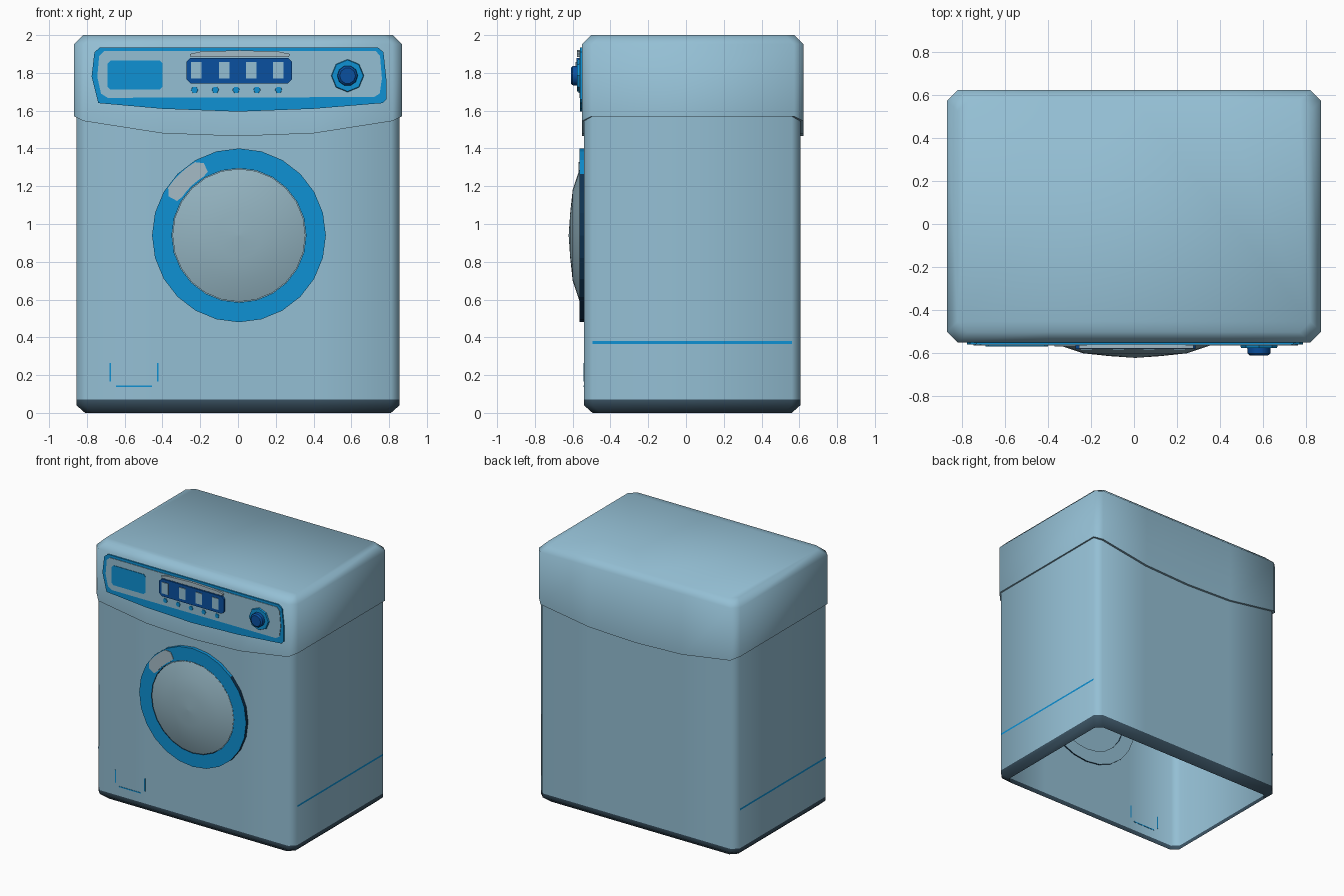
import bpy, bmesh, math

if "Cube" in bpy.data.objects:
    bpy.data.objects.remove(bpy.data.objects["Cube"])


def material(name, r, g, b):
    m = bpy.data.materials.new(name)
    lin = [(c / 255 / 12.92 if c < 11 else ((c / 255 + 0.055) / 1.055) ** 2.4) for c in (r, g, b)]
    m.diffuse_color = (*lin, 1)
    m.use_nodes = True
    m.node_tree.nodes["Principled BSDF"].inputs["Base Color"].default_value = m.diffuse_color
    return m


PALE = material("pale blue", 148, 191, 212)
DARK = material("dark slate", 58, 82, 98)
BLUE = material("bright blue", 14, 145, 212)
NAVY = material("deep blue", 10, 80, 160)
SHADE = material("dark navy", 14, 50, 80)
GLASS = material("grey blue glass", 147, 179, 192)
SILVER = material("silver", 165, 187, 198)


def finish(name, bm, mats, angle=None):
    bmesh.ops.recalc_face_normals(bm, faces=bm.faces)
    me = bpy.data.meshes.new(name)
    bm.to_mesh(me)
    bm.free()
    ob = bpy.data.objects.new(name, me)
    bpy.context.collection.objects.link(ob)
    for m in mats:
        me.materials.append(m)
    if angle:
        bpy.ops.object.select_all(action='DESELECT')
        ob.select_set(True)
        bpy.context.view_layer.objects.active = ob
        bpy.ops.object.shade_smooth_by_angle(angle=math.radians(angle))
    return ob


def bridge(bm, rings, closed=False):
    """Quads between successive loops; returns one face list per step."""
    steps = []
    pairs = list(zip(rings, rings[1:] + rings[:1])) if closed else list(zip(rings, rings[1:]))
    for a, b in pairs:
        n = len(a)
        steps.append([bm.faces.new((a[i], a[(i + 1) % n], b[(i + 1) % n], b[i])) for i in range(n)])
    return steps


def plate(name, pts, y_front, y_back, mat):
    """Extrude an (x, z) outline along y."""
    bm = bmesh.new()
    front = [bm.verts.new((x, y_front, z)) for x, z in pts]
    back = [bm.verts.new((x, y_back, z)) for x, z in pts]
    bridge(bm, [front, back])
    bm.faces.new(front)
    bm.faces.new(back)
    return finish(name, bm, [mat])


def rect(x0, x1, z0, z1, c=0.0):
    if not c:
        return [(x0, z0), (x1, z0), (x1, z1), (x0, z1)]
    return [(x0 + c, z0), (x1 - c, z0), (x1, z0 + c), (x1, z1 - c),
            (x1 - c, z1), (x0 + c, z1), (x0, z1 - c), (x0, z0 + c)]


def lathe(name, cx, cz, profile, n, mats, closed=False, rule=None, angle=None, turn=0.0):
    """Revolve (radius, y) points around an axis along y; ends are capped if open."""
    bm = bmesh.new()
    rings = []
    for r, y in profile:
        rings.append([bm.verts.new((cx + r * math.cos(turn + 2 * math.pi * i / n), y,
                                    cz + r * math.sin(turn + 2 * math.pi * i / n))) for i in range(n)])
    steps = bridge(bm, rings, closed)
    if not closed:
        bm.faces.new(rings[-1])
    if rule:
        for s, faces in enumerate(steps):
            for f in faces:
                f.material_index = rule(s, f.calc_center_median().z)
    return finish(name, bm, mats, angle)


def footprint(hx, y0, y1, c, inset=0.0):
    """Chamfered rectangle with extra points along front and back."""
    hx, y0, y1 = hx - inset, y0 + inset, y1 - inset
    e = hx - c
    pts = [(x, y0) for x in (-e, -0.4, 0, 0.4, e)]
    pts += [(hx, y0 + c), (hx, y1 - c)]
    pts += [(x, y1) for x in (e, 0.4, 0, -0.4, -e)]
    return pts + [(-hx, y1 - c), (-hx, y0 + c)]


# Cabinet shell, open underneath, with a dark foot band
bm = bmesh.new()
rings = []
for z, inset in ((0, 0.045), (0.04, 0), (0.07, 0), (1.6, 0)):
    rings.append([bm.verts.new((x, y, z)) for x, y in footprint(0.855, -0.54, 0.605, 0.045, inset)])
steps = bridge(bm, rings)
for f in steps[0] + steps[1]:
    f.material_index = 1
finish("cabinet", bm, [PALE, DARK], 50)


# Top cover with a sagging lower edge at front and back
def cover_edge(x, side):
    if side:
        return 1.57
    return {0: 1.465, 4: 1.48, 8: 1.545}[round(abs(x) * 10)]


bm = bmesh.new()
C = (0.867, -0.55, 0.622, 0.05)
outer = footprint(*C)
low = [cover_edge(x, abs(x) > 0.85) for x, y in outer]
lip = [bm.verts.new((x, y, z)) for (x, y), z in zip(footprint(0.855, -0.54, 0.605, 0.045), low)]
edge = [bm.verts.new((x, y, z)) for (x, y), z in zip(outer, low)]
shoulder = [bm.verts.new((x, y, 1.952)) for x, y in outer]
rim = [bm.verts.new((x, y, 2.0)) for x, y in footprint(*C, 0.048)]
bridge(bm, [lip, edge, shoulder, rim])
bm.faces.new(rim)
finish("top_cover", bm, [PALE], 50)

# Door ring: front face bright, lower outer wall and inner wall dark, back pale
lathe("door_ring", 0.005, 0.94,
      [(0.46, -0.53), (0.46, -0.565), (0.355, -0.565), (0.355, -0.53)], 24,
      [BLUE, SHADE, PALE], True,
      lambda s, z: (1 if z < 1.25 else 0, 0, 1, 2)[s])

# Domed door glass
lathe("door_glass", 0.005, 0.94,
      [(0.352, -0.563), (0.24, -0.6), (0.12, -0.613), (0.004, -0.621)], 24, [GLASS], angle=40)

# Silver door handle patch lying on the ring
arc = []
for r0, r1, a0, a1 in ((0.452, 0.452, 121, 146), (0.425, 0.375, 151, 151),
                       (0.363, 0.363, 146, 121), (0.375, 0.425, 116, 116)):
    for k in range(5):
        t = k / 4
        r, a = r0 + (r1 - r0) * t, math.radians(a0 + (a1 - a0) * t)
        arc.append((0.005 + r * math.cos(a), 0.94 + r * math.sin(a)))
plate("door_handle", arc, -0.569, -0.563, SILVER)

# Control panel: blue frame with pale face
plate("panel_frame", [(-0.74, 1.64), (-0.4, 1.61), (0, 1.595), (0.4, 1.61), (0.765, 1.64),
                      (0.785, 1.66), (0.785, 1.77), (0.77, 1.91), (0.74, 1.935),
                      (-0.73, 1.935), (-0.76, 1.91), (-0.775, 1.78)], -0.56, -0.545, BLUE)
plate("panel_face", [(-0.69, 1.668), (0.72, 1.672), (0.75, 1.69), (0.762, 1.77), (0.752, 1.89),
                     (0.73, 1.915), (-0.71, 1.915), (-0.735, 1.89), (-0.745, 1.78),
                     (-0.725, 1.69)], -0.564, -0.555, PALE)
plate("drawer_window", rect(-0.69, -0.4, 1.712, 1.865, 0.015), -0.568, -0.56, BLUE)

# Central display with four pale buttons, a strip above and indicator dots below
plate("display", rect(-0.272, 0.285, 1.745, 1.88, 0.02), -0.58, -0.56, NAVY)
for x in (-0.22, -0.072, 0.07, 0.212):
    plate("display_button", rect(x - 0.028, x + 0.028, 1.77, 1.857), -0.585, -0.578, PALE)
plate("display_strip", [(-0.25, 1.885), (0.27, 1.885), (0.275, 1.9), (0.22, 1.912), (0.01, 1.92),
                        (-0.2, 1.912), (-0.255, 1.9)], -0.578, -0.56, SILVER)
for x in (-0.23, -0.12, -0.01, 0.1, 0.215):
    lathe("indicator_dot", x, 1.71, [(0.02, -0.56), (0.018, -0.568)], 6, [BLUE])

# Programme knob on an octagonal base
lathe("knob_base", 0.58, 1.785, [(0.088, -0.56), (0.083, -0.576)], 8, [BLUE])
lathe("knob", 0.58, 1.785, [(0.055, -0.57), (0.053, -0.6), (0.042, -0.61)], 10, [NAVY], angle=40)

# Filter flap outline low on the front
for r in ((-0.68, -0.672, 0.165, 0.265), (-0.428, -0.42, 0.165, 0.265), (-0.645, -0.455, 0.138, 0.146)):
    plate("flap_outline", rect(*r), -0.542, -0.538, BLUE)

# Thin seam stripe on both sides
for s in (-1, 1):
    bm = bmesh.new()
    bm.faces.new([bm.verts.new((s * 0.857, y, z)) for y, z in
                  ((-0.495, 0.366), (0.56, 0.366), (0.56, 0.38), (-0.495, 0.38))][::s])
    finish("side_stripe", bm, [BLUE])
